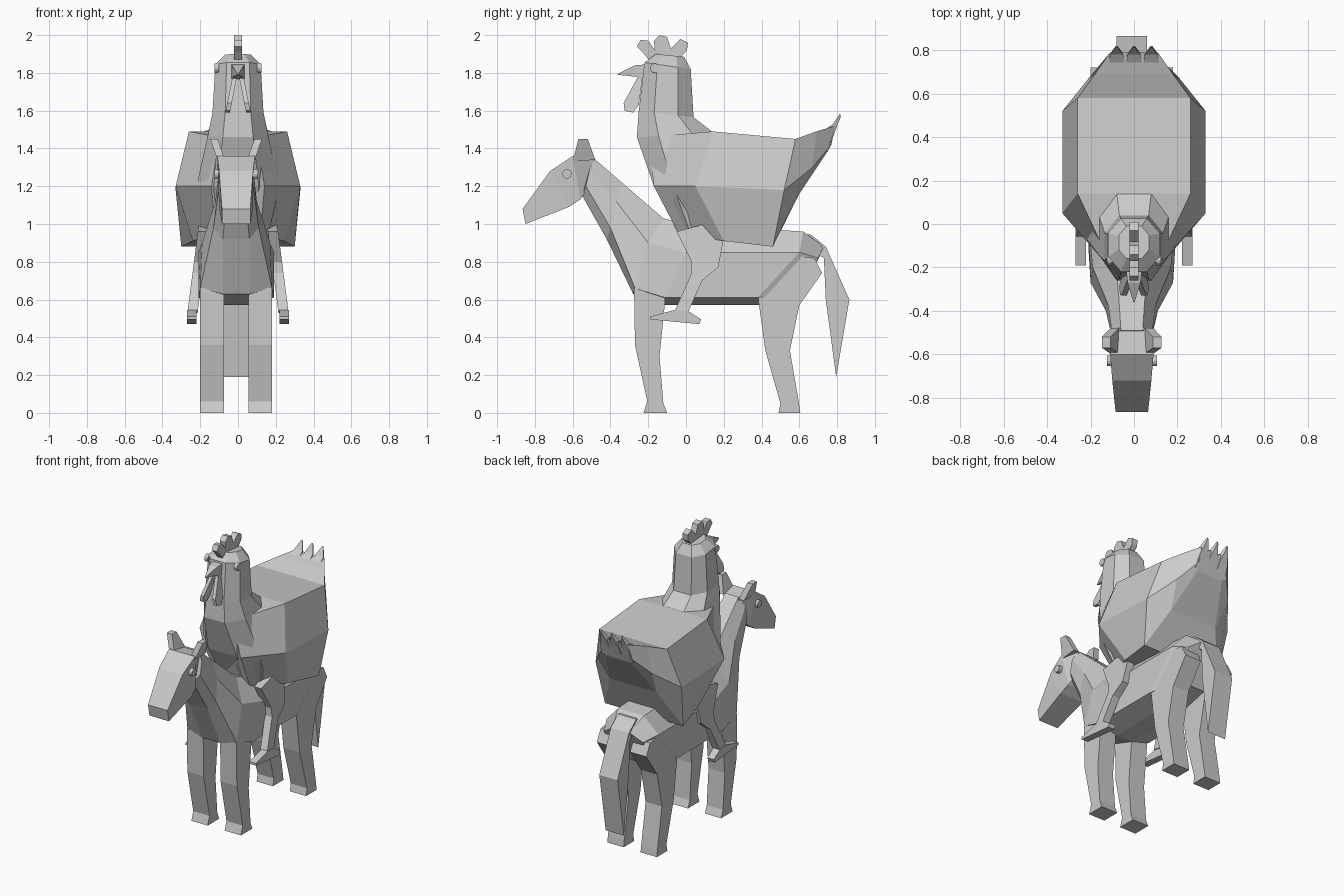
import bpy
import bmesh
from math import radians
from mathutils import Matrix, Vector

default_cube = bpy.data.objects.get("Cube")
if default_cube:
    bpy.data.objects.remove(default_cube, do_unlink=True)

grey = bpy.data.materials.new("plain_grey")
grey.use_nodes = True
grey.diffuse_color = (0.6, 0.6, 0.6, 1)
grey.node_tree.nodes["Principled BSDF"].inputs["Base Color"].default_value = grey.diffuse_color

HORSE_X = -0.01  # the mount stands slightly off the centre line


def finish(name, bm, centre=0.0):
    """Clean up a bmesh and turn it into a flat shaded object."""
    bmesh.ops.remove_doubles(bm, verts=bm.verts, dist=0.0005)
    bmesh.ops.recalc_face_normals(bm, faces=bm.faces)
    bmesh.ops.translate(bm, verts=bm.verts, vec=Vector((centre, 0, 0)))
    mesh = bpy.data.meshes.new(name)
    bm.to_mesh(mesh)
    bm.free()
    mesh.materials.append(grey)
    obj = bpy.data.objects.new(name, mesh)
    bpy.context.collection.objects.link(obj)
    return obj


def loft(name, half_sections, centre=0.0):
    """Skin symmetric sections, each given as its +x half."""
    bm = bmesh.new()
    rings = []
    for half in half_sections:
        mirrored = [(-x, y, z) for x, y, z in reversed(half)]
        rings.append([bm.verts.new(point) for point in list(half) + mirrored])
    count = len(rings[0])
    for ring, following in zip(rings, rings[1:]):
        for i in range(count):
            j = (i + 1) % count
            bm.faces.new((ring[i], ring[j], following[j], following[i]))
    bm.faces.new(rings[0])
    bm.faces.new(rings[-1])
    return finish(name, bm, centre)


def prism(name, outline, half_width, offset=0.0, lean=0.0, lean_from=0.0, side=1, centre=0.0):
    """Extrude a side outline (y, z) across x, leaning outwards with height."""
    bm = bmesh.new()
    walls = []
    for edge in (-half_width, half_width):
        walls.append([
            bm.verts.new((side * (offset + lean * (z - lean_from) + edge), y, z))
            for y, z in outline
        ])
    inner, outer = walls
    count = len(outline)
    for i in range(count):
        j = (i + 1) % count
        bm.faces.new((inner[i], inner[j], outer[j], outer[i]))
    bm.faces.new(inner)
    bm.faces.new(outer)
    return finish(name, bm, centre)


def pair(name, outline, half_width, offset, **options):
    """Make a left and a right copy of a prism."""
    for label, side in (("left", 1), ("right", -1)):
        prism(label + "_" + name, outline, half_width, offset, side=side, **options)


def eye_pair(name, position, radius, depth, centre=0.0):
    """Make two round eye buttons facing sideways."""
    x, y, z = position
    for label, side in (("left", 1), ("right", -1)):
        bm = bmesh.new()
        place = Matrix.Translation((side * x, y, z)) @ Matrix.Rotation(radians(90), 4, "Y")
        bmesh.ops.create_cone(bm, cap_ends=True, segments=12, radius1=radius,
                              radius2=radius, depth=depth, matrix=place)
        finish(label + "_" + name, bm, centre)


# Horse neck, trunk and rump: upper edge, upper side, lower side, lower edge
loft("horse_body", [
    [(.05, -.49, 1.35), (.09, -.51, 1.29), (.09, -.53, 1.2), (.05, -.55, 1.15)],
    [(.06, -.34, 1.22), (.11, -.37, 1.12), (.12, -.4, .98), (.07, -.42, .92)],
    [(.08, -.12, 1.03), (.18, -.2, .9), (.19, -.27, .66), (.07, -.28, .63)],
    [(.1, 0, 1), (.2, 0, .85), (.2, -.11, .61), (.06, -.11, .57)],
    [(.1, .62, .96), (.2, .6, .85), (.2, .38, .61), (.06, .38, .57)],
    [(.06, .73, .88), (.15, .7, .82), (.14, .62, .64), (.05, .6, .62)],
], HORSE_X)

# Horse head: upper and lower edges from muzzle to nape
loft("horse_head", [
    [(.075, -.865, 1.08), (.075, -.85, 1)],
    [(.09, -.72, 1.28), (.09, -.62, 1.09)],
    [(.1, -.6, 1.36), (.08, -.56, 1.13)],
    [(.06, -.48, 1.34), (.06, -.53, 1.17)],
], HORSE_X)

pair("horse_ear", [(-.6, 1.33), (-.57, 1.45), (-.52, 1.45), (-.48, 1.34)],
     half_width=.02, offset=.1, lean=.35, lean_from=1.4, centre=HORSE_X)
eye_pair("horse_eye", (.1, -.63, 1.265), radius=.025, depth=.03, centre=HORSE_X)

# Horse legs and tail
front_leg = [(-.275, .66), (-.27, .36), (-.205, .06), (-.225, 0), (-.1, 0),
             (-.12, .05), (-.14, .3), (-.11, .6), (-.15, .72)]
hind_leg = [(.38, .62), (.42, .33), (.5, .05), (.49, 0), (.605, 0),
            (.6, .04), (.55, .33), (.6, .57), (.72, .74), (.68, .82), (.5, .84)]
pair("front_leg", front_leg, half_width=.0625, offset=.1275, centre=HORSE_X)
pair("hind_leg", hind_leg, half_width=.0625, offset=.1275, centre=HORSE_X)
prism("horse_tail", [(.58, .94), (.66, .945), (.74, .88), (.865, .6), (.795, .19),
                     (.74, .6), (.73, .82), (.63, .87)], half_width=.07, centre=HORSE_X)

# Hen trunk: upper edge, widest line, lower edge, from breast to tail
loft("hen_body", [
    [(.1, -.2, 1.46), (.14, -.17, 1.2), (.12, -.04, .95)],
    [(.26, .14, 1.49), (.33, .05, 1.2), (.24, .2, .91)],
    [(.26, .58, 1.45), (.33, .52, 1.18), (.3, .46, .88)],
    [(.18, .69, 1.49), (.21, .67, 1.3), (.18, .58, 1.13)],
    [(.11, .79, 1.52), (.11, .77, 1.42), (.1, .74, 1.37)],
])

# Pointed feathers along the tail end
for label, x in (("right", -.08), ("middle", 0), ("left", .08)):
    feather = loft(label + "_tail_feather", [
        [(.045, .66, 1.45), (.045, .75, 1.38)],
        [(.03, .78, 1.53), (.03, .785, 1.48)],
        [(.004, .815, 1.585), (.004, .82, 1.57)],
    ], x)

# Hen neck: eight sided rings from crown to base
neck_rings = []
for front, back, half_width, front_z, back_z in (
    (-.16, -.01, .07, 1.9, 1.885),
    (-.22, .025, .12, 1.855, 1.82),
    (-.25, .04, .135, 1.6, 1.565),
    (-.26, .15, .16, 1.46, 1.48),
    (-.17, .2, .22, 1.2, 1.2),
    (-.04, .2, .16, .95, .92),
):
    ring = []
    for along, across in ((0, .5), (.28, 1), (.72, 1), (1, .5)):
        ring.append((half_width * across,
                     front + (back - front) * along,
                     front_z + (back_z - front_z) * along))
    neck_rings.append(ring)
loft("hen_neck", neck_rings)

# Beak, comb, wattles and eyes
loft("hen_beak", [
    [(.036, -.21, 1.845), (.036, -.22, 1.765)],
    [(.03, -.27, 1.84), (.025, -.27, 1.78)],
    [(.003, -.36, 1.795), (.003, -.36, 1.79)],
])
prism("hen_comb", [(-.19, 1.86), (-.23, 1.91), (-.26, 1.94), (-.24, 1.975), (-.2, 1.97),
                   (-.165, 1.92), (-.17, 1.97), (-.14, 2), (-.1, 1.99), (-.08, 1.93),
                   (-.03, 1.98), (.01, 1.96), (.005, 1.92), (-.04, 1.87)], half_width=.021)
pair("hen_wattle", [(-.23, 1.78), (-.26, 1.77), (-.33, 1.64), (-.325, 1.6), (-.28, 1.59),
                    (-.25, 1.63), (-.24, 1.7)],
     half_width=.012, offset=.053, lean=-.2, lean_from=1.6)
eye_pair("hen_eye", (.113, -.165, 1.825), radius=.025, depth=.025)

# Hen legs and feet, splayed over the flanks of the mount
pair("hen_leg", [(-.05, .96), (.03, .8), (.03, .74), (-.06, .54), (.01, .53),
                 (.085, .7), (.17, .77), (.2, .92), (.1, 1)],
     half_width=.027, offset=.245, lean=-.13, lean_from=.5)
pair("hen_foot", [(-.19, .51), (-.19, .495), (.07, .47), (.08, .495), (.01, .54), (-.06, .545)],
     half_width=.025, offset=.245)
